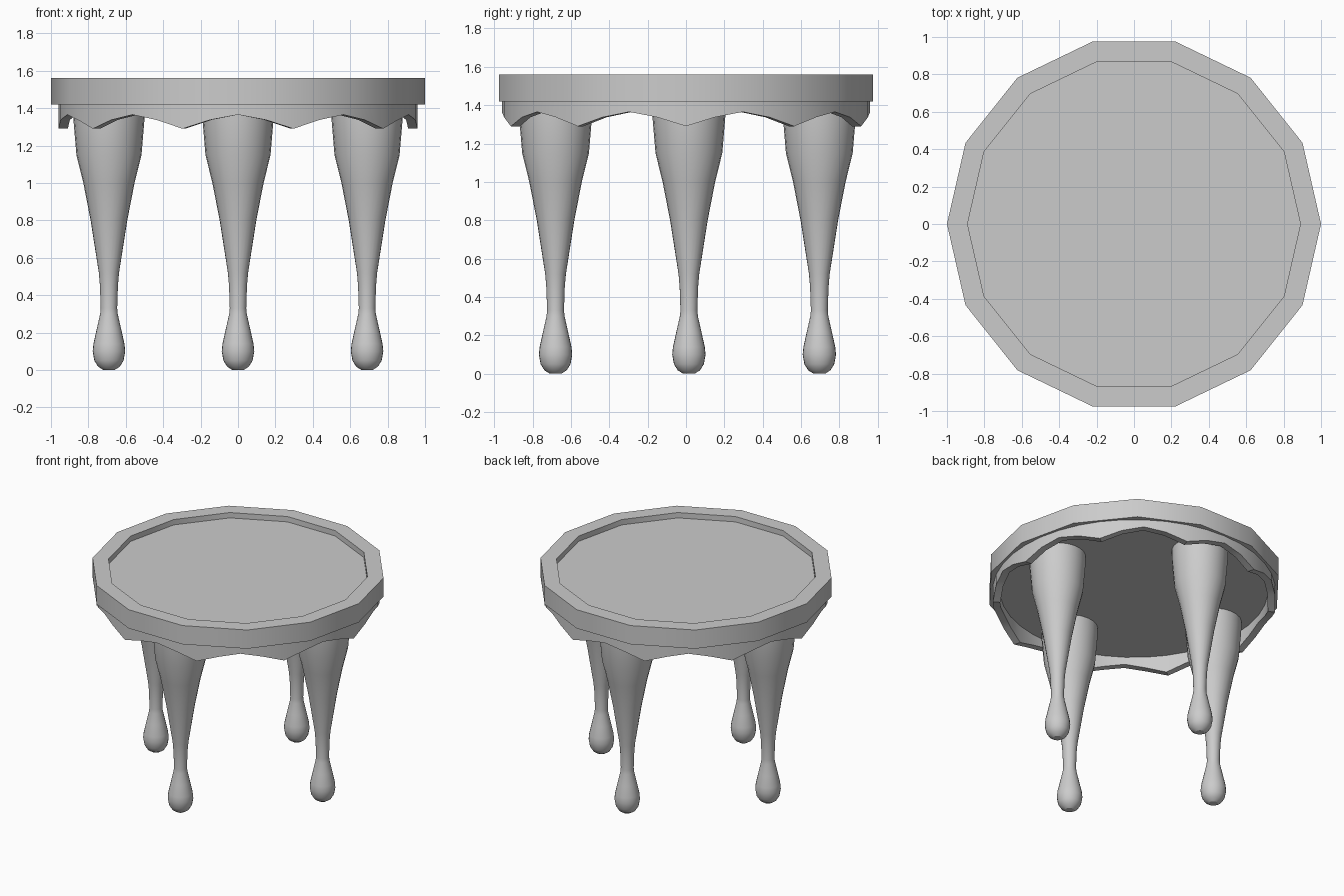
import bpy
from math import cos, sin, pi

if "Cube" in bpy.data.objects:
    bpy.data.objects.remove(bpy.data.objects["Cube"])


def make_object(name, verts, faces):
    mesh = bpy.data.meshes.new(name)
    mesh.from_pydata(verts, [], faces)
    mesh.update()
    obj = bpy.data.objects.new(name, mesh)
    bpy.context.collection.objects.link(obj)
    bpy.ops.object.select_all(action='DESELECT')
    obj.select_set(True)
    bpy.context.view_layer.objects.active = obj
    bpy.ops.object.mode_set(mode='EDIT')
    bpy.ops.mesh.select_all(action='SELECT')
    bpy.ops.mesh.normals_make_consistent(inside=False)
    bpy.ops.object.mode_set(mode='OBJECT')
    bpy.ops.object.shade_smooth_by_angle(angle=pi / 6)
    return obj


def bridge(rings, n, closed=False):
    """Quads between consecutive rings of n vertices."""
    last = rings if closed else rings - 1
    return [(r * n + i, r * n + (i + 1) % n,
             (r + 1) % rings * n + (i + 1) % n, (r + 1) % rings * n + i)
            for r in range(last) for i in range(n)]


def lathe(name, profile, n, cx=0, cy=0):
    """Turn a (radius, z) profile and cap both ends."""
    verts = [(cx + r * cos(2 * pi * i / n), cy + r * sin(2 * pi * i / n), z)
             for r, z in profile for i in range(n)]
    k = len(profile)
    faces = bridge(k, n) + [tuple(range(n)), tuple(range((k - 1) * n, k * n))]
    return make_object(name, verts, faces)


# Fourteen-sided top with a raised rim around a shallow recess
lathe("table_top", [(0.96, 1.42), (1, 1.42), (1, 1.56), (0.89, 1.56), (0.89, 1.52)], 14)

# Scalloped apron: ten points hanging below the top
N = 40
scallop = [1.29, 1.337, 1.365, 1.337]
verts = []
for radius, hanging in [(0.96, False), (0.96, True), (0.91, True), (0.91, False)]:
    for i in range(N):
        a = 2 * pi * i / N
        verts.append((radius * cos(a), radius * sin(a), scallop[i % 4] if hanging else 1.421))
make_object("apron", verts, bridge(4, N, closed=True))

# Four turned legs with teardrop feet
leg_profile = [(0.03, 0), (0.058, 0.018), (0.078, 0.05), (0.087, 0.1), (0.083, 0.14),
               (0.065, 0.22), (0.047, 0.3), (0.044, 0.33), (0.048, 0.45), (0.054, 0.52),
               (0.098, 0.8), (0.137, 1.0), (0.174, 1.15), (0.19, 1.34), (0.192, 1.421)]
for name, x, y in [("right_leg", 0.69, 0.015), ("left_leg", -0.69, 0.015),
                   ("back_leg", 0, 0.695), ("front_leg", 0, -0.68)]:
    lathe(name, leg_profile, 24, x, y)
